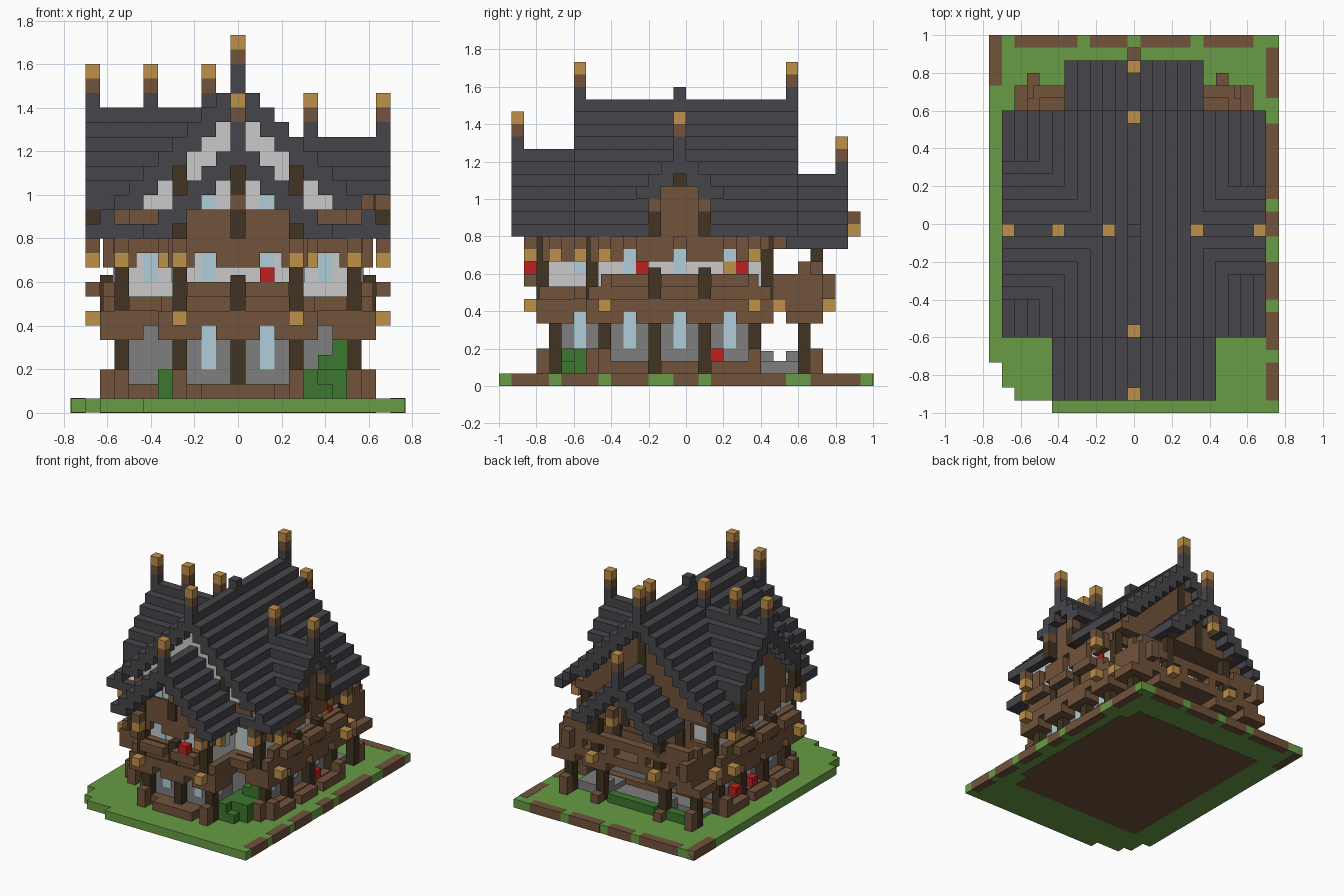
import bpy, bmesh
from mathutils import Matrix, Vector

cube = bpy.data.objects.get("Cube")
if cube:
    bpy.data.objects.remove(cube)

U = 2 / 30  # one block


def material(name, srgb):
    lin = [((c / 255 + 0.055) / 1.055) ** 2.4 for c in srgb] + [1]
    m = bpy.data.materials.new(name)
    m.use_nodes = True
    m.diffuse_color = lin
    m.node_tree.nodes["Principled BSDF"].inputs["Base Color"].default_value = lin
    return m


SLATE = material("slate", (70, 70, 75))
WOOD = material("brown wood", (113, 83, 59))
DARK = material("dark timber", (65, 51, 34))
TAN = material("tan wood", (190, 144, 74))
GRASS = material("grass", (104, 156, 69))
LEAF = material("leaf", (60, 119, 47))
STONE = material("stone", (126, 126, 126))
PLASTER = material("plaster", (202, 202, 202))
GLASS = material("glass", (176, 206, 216))
RED = material("red", (192, 32, 32))


def part(name, mat, boxes):
    """One object from boxes (x0, x1, y0, y1, z0, z1) in block units."""
    bm = bmesh.new()
    for x0, x1, y0, y1, z0, z1 in boxes:
        size = Vector((x1 - x0, y1 - y0, z1 - z0)) * U
        mid = Vector((x0 + x1, y0 + y1, z0 + z1)) * U / 2
        bmesh.ops.create_cube(bm, size=1, matrix=Matrix.Translation(mid) @ Matrix.Diagonal((*size, 1)))
    me = bpy.data.meshes.new(name)
    bm.to_mesh(me)
    bm.free()
    me.materials.append(mat)
    ob = bpy.data.objects.new(name, me)
    bpy.context.scene.collection.objects.link(ob)


def cell(x, y, z0, z1, gx=0.0, gy=0.0):
    """A column on cell x (centred) and y (lower edge), grown by gx and gy."""
    return (x - .5 - gx, x + .5 + gx, y - gy, y + 1 + gy, z0, z1)


def both(boxes):
    return boxes + [(-b[1], -b[0], *b[2:]) for b in boxes if b[0] != -b[1]]


# Ground
part("lawn", GRASS, [(-11.5, -10.5, -11, 15, .02, 1), (-10.5, -9.5, -13, 15, .02, 1),
                     (-9.5, -6.5, -14, 15, .02, 1), (-6.5, 11.5, -15, 15, .02, 1)])
part("soil_under", WOOD, [(-8.5, 8.5, -10, 11, 0, .5), (-6.5, 9.5, -8, 9, 0, .5)])
part("soil_edge", WOOD,
     [(10.5, 11.52, a, b, 0, 1.02) for a, b in
      ((-14, -11), (-10, -7), (-6, -3), (-1, 1), (2, 8), (10, 14))]
     + [(a, b, 14, 15.02, 0, 1.02) for a, b in
        ((-9.5, -4.5), (-3.5, -.5), (.5, 4.5), (5.5, 9.5))]
     + [(-11.52, -10.5, 11, 15, 0, 1.02)])

# Ground floor
side_y = (-7, -3, 1, 5)
window_y = (-5, -1, 3)
posts = [(8, y) for y in side_y + (9,)] + [(4, -11), (0, -11), (4, 9)]
part("ground_walls", STONE, [(-7.5, 7.5, -6, 5, 1, 6), (-3.5, 3.5, -10, -6, 1, 6)])
part("ground_posts", DARK, both([cell(x, y, 1, 5) for x, y in posts]))
part("plinth", WOOD, [(-8.4, 8.4, -6.9, 5.9, 1, 2), (-4.4, 4.4, -10.9, -6, 1, 2),
                      (-2.5, 2.5, -12, -10, 1, 2)]
     + both([cell(9, y, 1, 3) for y in (-7, 5)] + [cell(9, y, 1, 2, 0, 1) for y in window_y]
            + [cell(4, -12, 1, 3), cell(8, -8, 1, 3), cell(8, 10, 1, 3), cell(4, 10, 1, 2)]))
part("post_caps", WOOD, both([cell(x, y, 5, 6, 1, 1) for x, y in posts]))
part("ground_windows", GLASS, both([cell(7.1, y, 3, 6) for y in window_y]
                                   + [cell(3.1, -9, 3, 6), cell(2, -10.1, 3, 6)]))
part("porch_stones", STONE, [(-7.5, 7.5, 5, 9, 1, 1.4), (-6.5, -2.5, 6, 8, 1, 2),
                             (3.5, 7.5, 6, 9, 1, 2), cell(6, 6, 2, 2.8), cell(4, 8, 2, 2.8),
                             cell(-4, 8, 1, 2.8)])
part("shrubs", LEAF, [(4.5, 7.5, -9, -6, 1, 3), (4.5, 6.5, -10, -9, 1, 2), cell(5, -10, 2, 3),
                      (5.5, 7.5, -7, -6, 3, 4), cell(7, -7, 4, 5), (-5.5, -4.5, -10, -8, 1, 3),
                      (-3, 3, 9, 10, 1, 2), (-7.5, -4.5, 9, 10, 1, 2)])

# Jettied floor, deck and joist ends
part("floor_beams", WOOD, [(-9.5, 9.5, -8, 7, 6, 7), (-5.5, 5.5, -12, -8, 6, 7),
                           (-8.5, 8.5, 7, 11, 6, 7), (-9.3, 9.3, -7.8, 6.8, 7, 8),
                           (-5.3, 5.3, -11.8, -7, 7, 8)])
part("joist_ends", TAN, both([cell(10, y, 6, 7) for y in (-7, 5)]
                             + [cell(4, -13, 6, 7), cell(4, 11, 6, 7), cell(9, 7, 6, 7)]))

# Upper floor
part("upper_walls", PLASTER, [(-8.5, 8.5, -7, 6, 7, 12), (-4.5, 4.5, -11, -6, 7, 12)])
part("upper_bands", WOOD, [(-9.3, 9.3, -6.8, 5.8, 8, 9), (-4.4, 4.4, -11.8, -10, 8, 9),
                           (-4.4, 4.4, -11.8, -7, 11, 14), (-8.4, 8.4, 5, 6.6, 8, 9),
                           (-8.6, 8.6, -7.6, 6.6, 11, 12)]
     + both([cell(8.8, y, 10, 12, 0, 1) for y in side_y[1:3]]
            + [(8, 9.3, -7, -5, 10, 12), (8, 9.3, 4, 6, 10, 12), (7, 8.5, -7.6, -6, 10, 12)]
            + [(3, 4.4, -11.8, -10, 10, 11), (4, 4.8, -8, -6, 10, 12), (4, 4.8, -11.5, -9, 10, 12),
               (4, 4.8, -9, -8, 11, 12), (3.5, 5.2, 5, 6.6, 9, 12)])
     + [(-1.5, 1.5, -11.8, -10, 10, 11)])
part("upper_posts", DARK, both([cell(8, -8, 7, 12), cell(8, 6, 7, 12), cell(4, -12, 7, 13),
                                cell(4, 10, 7, 11), cell(4, 6, 7, 12)]
                               + [cell(9, y, 7, 9.5) for y in side_y[1:3]])
     + [cell(0, -12, 7, 9.5), cell(0, -12.1, 12, 14), cell(0, -12.1, 15, 17)])
part("upper_windows", GLASS, both([cell(8.1, y, 9, 11) for y in window_y]
                                  + [cell(4.1, -9, 9, 11), cell(2, -11.1, 9, 11),
                                     cell(6, -7.1, 9, 11), cell(2, 5.1, 9, 11)]))
part("planters", WOOD, both([cell(10, y, 8, 9, 0, 1) for y in window_y]
                            + [cell(2, -13, 8, 9, 1), cell(6, -9, 7, 8, 1)]))
part("red_flowers", RED, [cell(2, -13, 9, 10), cell(8.15, -4, 9, 10), cell(8.15, 4, 9, 10),
                          cell(8, 2, 2, 3), cell(-8, 2, 2, 3), cell(-8, -1, 2, 3)])
part("gold_flower", TAN, [cell(8.15, 3, 9, 10)])
brackets = [(10, -7), (10, 5), (5, -11), (4, -13), (8, -9)]
part("bracket_tops", WOOD, both([cell(x, y, 11, 12) for x, y in brackets]))
part("bracket_ends", TAN, both([cell(x, y, 10, 11) for x, y in brackets]))

# Balcony at the back
part("balcony_rail", WOOD, [(-7.5, 7.5, 10, 11, 8, 9), cell(7, 11, 7, 9), cell(-8, 11, 7, 9)]
     + both([(7.5, 8.5, 7, 11, 7, 9), cell(8, 9, 9, 10), cell(6.5, 10, 9, 10, 1)]
            + [cell(x, 10, 7, 8) for x in (2, 6)]))
part("balcony_beams", WOOD, [(-4.5, 4.5, 10, 11, 11, 12)] + both([(3.5, 4.5, 6, 12, 11, 12)])
     + [cell(0, 13, 13, 14)])
part("balcony_beam_end", TAN, [cell(0, 13, 12, 13)])


# Gables: columns rising to the underside of a stepped roof
def gable_y(ridge, half, y0, y1, z0):
    return [(x - .5, x + .5, y0, y1, z0, ridge - abs(x) - 2) for x in range(-half, half + 1)
            if ridge - abs(x) - 2 > z0]


def gable_x(ridge, half, x0, x1, z0):
    return [(x0, x1, d - 1, d, z0, ridge - abs(d) - 2) for d in range(-half, half + 1)]


part("main_gable_front", PLASTER, gable_y(23, 8, -8, 0, 12))
part("main_gable_back", WOOD, gable_y(23, 8, 0, 8, 12))
part("front_gable", PLASTER, gable_y(19, 4, -11.5, -8, 13))
part("back_gable", WOOD, gable_y(17, 4, 7, 11, 11))
part("side_gables", WOOD, gable_x(19, 2, 0, 9.3, 12) + gable_x(21, 4, -9.3, 0, 12)
     + [cell(10, y, 14, 15) for y in (-3, 1)])
part("gable_windows", GLASS, both([cell(2, -11.6, 14, 15)]) + [cell(-8.9, -1, 13, 16)])
part("gable_timber", DARK, both([cell(4, -8.2, 14, 17)])
     + [cell(9, y, 12, 15) for y in (-3, 1)] + [cell(10, y, 12, 14) for y in (-3, 1)]
     + [cell(-10, y, 12, 14) for y in (-6, 4)]
     + [cell(9, -1, 16, 17), cell(0, 10.1, 11, 15), cell(0, 7.1, 12, 21)])
part("gable_rail", WOOD, both([(5.5, 7.5, -8.3, -7.5, 12.9, 14)]) + [cell(0, -12, 14, 15)])


# Stepped roofs, two blocks thick, thin at the eaves
def roof_y(ridge, half, y0, y1):
    return both([(i - .5, i + .5, y0, y1, ridge - i - (1 if i == half else 2), ridge - i)
                 for i in range(half + 1)])


def roof_x(ridge, half, x0, x1, edge):
    return [(x0, x1, d - 1, d, ridge - abs(d) - (edge if abs(d) == half else 2), ridge - abs(d))
            for d in range(-half, half + 1)]


main = roof_y(23, 8, -9, 9) + both([(6.5, 9.5, -9, -8, 12, 13)])
for i in (9, 10):  # lower courses stop at the side gables
    z = 23 - i
    for s, gap in ((1, 2), (-1, 5)):
        a, b = sorted((s * (i - .5), s * (i + .5)))
        main += [(a, b, -9, -1 - gap, z - 1, z), (a, b, gap, 9, z - 1, z)]
part("main_roof", SLATE, main)
part("side_roof_left", SLATE, roof_x(19, 3, 0, 10.5, 1))
part("side_roof_right", SLATE, roof_x(21, 5, -10.5, 0, 2))
part("front_roof", SLATE, roof_y(19, 6, -14, -8))
part("back_roof", SLATE, roof_y(17, 5, 8, 13))

# Ridge finials
tips = [(0, -9, 23), (0, 8, 23), (0, -14, 19), (0, 12, 17),
        (-10, -1, 21), (-6, -1, 21), (-2, -1, 21), (5, -1, 19), (10, -1, 19)]
part("finial_bases", SLATE, [cell(x, y, z, z + 1) for x, y, z in tips + [(0, -1, 23)]])
part("finial_stems", WOOD, [cell(x, y, z + 1, z + 2) for x, y, z in tips])
part("finial_tips", TAN, [cell(x, y, z + 2, z + 3) for x, y, z in tips])
